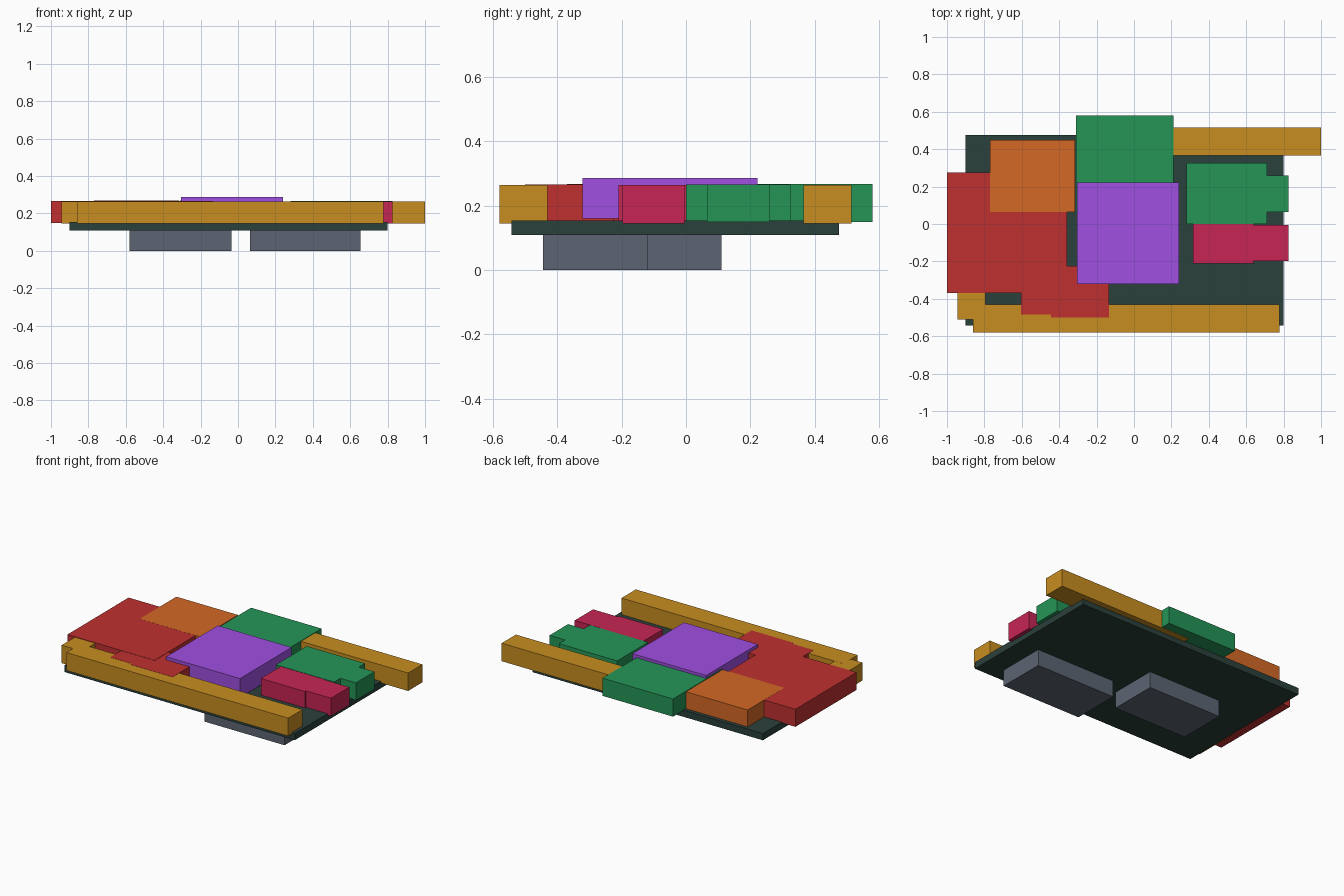
import bpy, bmesh
from mathutils import Matrix, Vector

if "Cube" in bpy.data.objects:
    bpy.data.objects.remove(bpy.data.objects["Cube"])


def material(name, rgb):
    m = bpy.data.materials.new(name)
    m.diffuse_color = (*rgb, 1)
    m.use_nodes = True
    m.node_tree.nodes["Principled BSDF"].inputs["Base Color"].default_value = m.diffuse_color
    return m


dark = material("dark_green", (0.024, 0.052, 0.045))
slate = material("slate", (0.11, 0.13, 0.17))
yellow = material("amber", (0.58, 0.27, 0.015))
red = material("red", (0.52, 0.03, 0.03))
orange = material("orange", (0.66, 0.14, 0.018))
violet = material("violet", (0.35, 0.08, 0.75))
green = material("green", (0.018, 0.3, 0.095))
crimson = material("crimson", (0.57, 0.018, 0.09))


def blocks(name, mat, z, *rects):
    """One object from boxes given as (x0, x1, y0, y1), sharing a height range."""
    bm = bmesh.new()
    for x0, x1, y0, y1 in rects:
        size = Vector((x1 - x0, y1 - y0, z[1] - z[0]))
        mid = Vector((x0 + x1, y0 + y1, z[0] + z[1])) / 2
        bmesh.ops.create_cube(bm, size=1, matrix=Matrix.Translation(mid) @ Matrix.Diagonal((*size, 1)))
    mesh = bpy.data.meshes.new(name)
    bm.to_mesh(mesh)
    bm.free()
    mesh.materials.append(mat)
    obj = bpy.data.objects.new(name, mesh)
    bpy.context.collection.objects.link(obj)
    return obj


# Base plate and the two feet beneath it
blocks("base_plate", dark, (0.11, 0.155), (-0.9, 0.8, -0.543, 0.475))
blocks("left_foot", slate, (0, 0.111), (-0.58, -0.035, -0.215, 0.11))
blocks("right_foot", slate, (0, 0.111), (0.065, 0.655, -0.445, -0.12))

# Long amber rails
blocks("front_rail", yellow, (0.145, 0.265), (-0.86, 0.777, -0.58, -0.43))
blocks("front_rail_end", yellow, (0.145, 0.2645), (-0.945, -0.795, -0.51, -0.2))
blocks("back_rail", yellow, (0.145, 0.265), (0.0, 1.0, 0.365, 0.515))

# Left slab with its stepped extension, and the orange slab beside it
blocks("left_slab", red, (0.15, 0.2675), (-1.0, -0.357, -0.37, 0.275))
blocks("left_slab_extension", red, (0.15, 0.266), (-0.603, -0.135, -0.485, -0.225),
       (-0.443, -0.133, -0.5, -0.3))
blocks("orange_slab", orange, (0.15, 0.268), (-0.77, -0.315, 0.063, 0.45))

# Raised centre slab and the green slab behind it
blocks("centre_slab", violet, (0.16, 0.287), (-0.305, 0.24, -0.322, 0.223))
blocks("back_slab", green, (0.15, 0.268), (-0.31, 0.21, 0.06, 0.58))

# Right-hand blocks with protruding tabs
blocks("right_green_block", green, (0.15, 0.267), (0.28, 0.71, 0.0, 0.325),
       (0.64, 0.825, 0.065, 0.26))
blocks("right_crimson_block", crimson, (0.145, 0.265), (0.315, 0.64, -0.21, 0.0),
       (0.638, 0.825, -0.198, -0.005))
